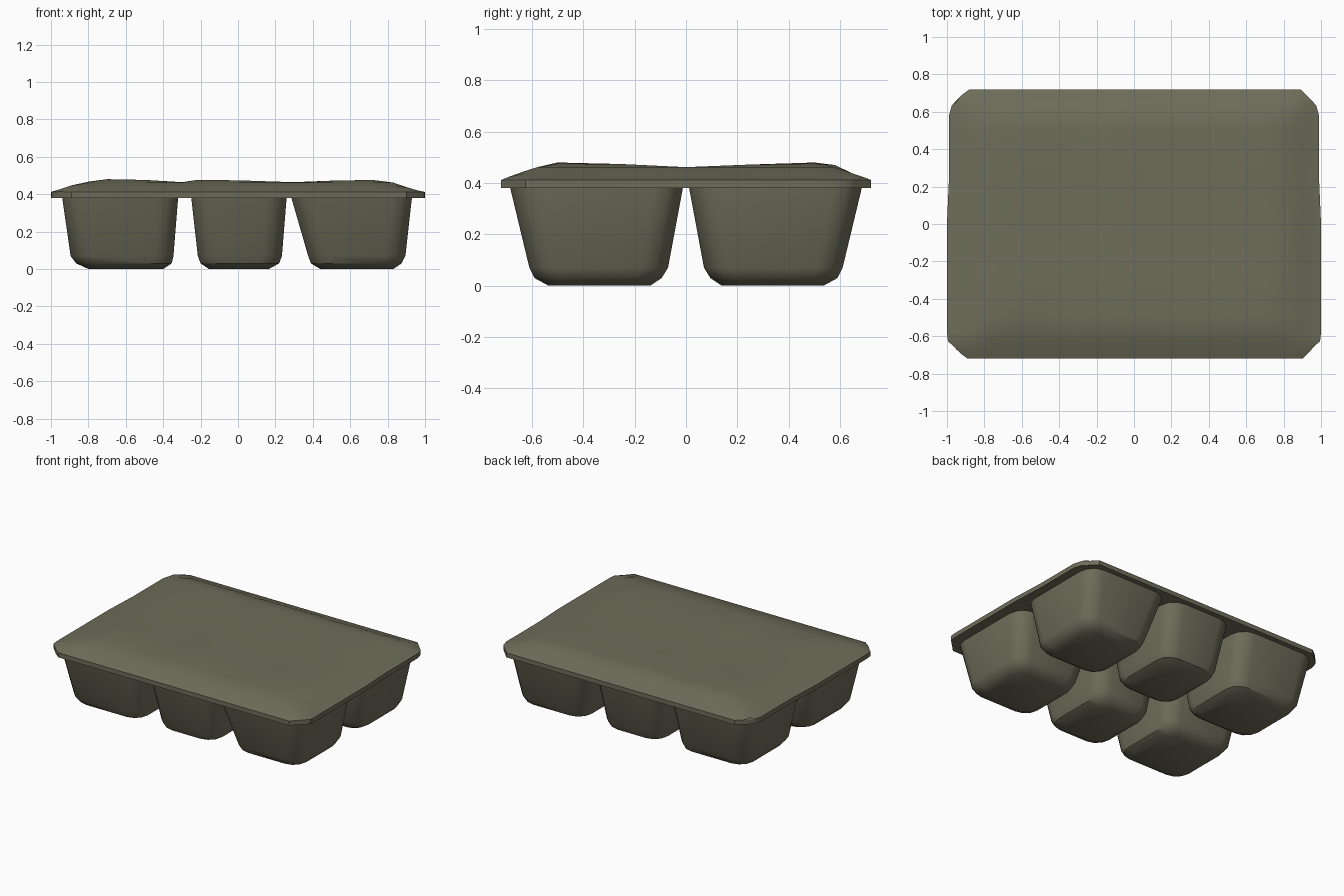
import bpy, bmesh, math

if "Cube" in bpy.data.objects:
    bpy.data.objects.remove(bpy.data.objects["Cube"])

mat = bpy.data.materials.new("olive grey plastic")
mat.diffuse_color = (0.155, 0.153, 0.102, 1)
mat.use_nodes = True
mat.node_tree.nodes["Principled BSDF"].inputs["Base Color"].default_value = mat.diffuse_color


def finish(bm, name, angle):
    bmesh.ops.recalc_face_normals(bm, faces=bm.faces)
    me = bpy.data.meshes.new(name)
    bm.to_mesh(me)
    bm.free()
    ob = bpy.data.objects.new(name, me)
    bpy.context.collection.objects.link(ob)
    me.materials.append(mat)
    bpy.ops.object.select_all(action='DESELECT')
    ob.select_set(True)
    bpy.context.view_layer.objects.active = ob
    bpy.ops.object.shade_smooth_by_angle(angle=math.radians(angle))
    return ob


# Film lid: gently sagging sheet, clipped corners, thin rim below
def profile(a, pts):
    for (p, u), (q, v) in zip(pts, pts[1:]):
        if a <= q:
            return u + (v - u) * (a - p) / (q - p)
    return pts[-1][1]


XP = [(-1, .412), (-.96, .424), (-.85, .46), (-.7, .48), (-.5, .476), (-.3, .464),
      (-.22, .476), (0, .474), (.3, .464), (.5, .472), (.72, .476), (.83, .462),
      (.9, .438), (.96, .42), (1, .412)]
YP = [(-.72, .412), (-.69, .424), (-.6, .457), (-.5, .48), (-.25, .474), (0, .462),
      (.25, .472), (.5, .482), (.58, .47), (.65, .437), (.69, .424), (.72, .412)]
xs = [-1, -.96, -.89, -.8, -.7, -.5, -.3, -.22, 0, .3, .5, .72, .83, .9, .96, 1]
ys = [-.72, -.69, -.63, -.58, -.5, -.25, 0, .25, .5, .58, .65, .69, .72]
bm = bmesh.new()
grid = []
for x in xs:
    row = []
    for y in ys:
        z = min(profile(x, XP), profile(y, YP))
        # pull the corners in to a clipped outline
        over = abs(x) + abs(y) - 1.62
        px, py = x, y
        if over > 0:
            px -= math.copysign(over / 2, x)
            py -= math.copysign(over / 2, y)
            z -= min(over * .3, max(0, z - .412))
        row.append(bm.verts.new((px - .011 * (py > 0) * px, py, z)))
    grid.append(row)
for i in range(len(xs) - 1):
    for j in range(len(ys) - 1):
        bm.faces.new((grid[i][j], grid[i + 1][j], grid[i + 1][j + 1], grid[i][j + 1]))
edges = [e for e in bm.edges if e.is_boundary]
res = bmesh.ops.extrude_edge_only(bm, edges=edges)
for g in res["geom"]:
    if isinstance(g, bmesh.types.BMVert):
        g.co.z = .38
bmesh.ops.contextual_create(bm, geom=[e for e in bm.edges if e.is_boundary])
finish(bm, "tray_lid", 30)


# Food cups: lofted rounded rectangles tapering to the base
def ring(x0, x1, y0, y1, r, z):
    out = []
    for cx, cy, a0 in ((x1 - r, y1 - r, 0), (x0 + r, y1 - r, 90),
                       (x0 + r, y0 + r, 180), (x1 - r, y0 + r, 270)):
        for k in range(4):
            a = math.radians(a0 + k * 30)
            out.append((cx + r * math.cos(a), cy + r * math.sin(a), z))
    return out


# per level: height, front-row y range, corner radius
LEVELS = [(.382, -.685, -.012, .11), (.07, -.61, -.07, .10),
          (.03, -.59, -.095, .10), (.006, -.535, -.14, .08)]
COLS = {"left": [(-.94, -.32), (-.895, -.345), (-.865, -.355), (-.8, -.4)],
        "middle": [(-.25, .26), (-.215, .235), (-.2, .22), (-.155, .165)],
        "right": [(.285, .93), (.375, .895), (.39, .875), (.44, .83)]}

for side, s in (("front", 1), ("back", -1)):
    for col, spans in COLS.items():
        bm = bmesh.new()
        loops = []
        for (z, y0, y1, r), (x0, x1) in zip(LEVELS, spans):
            ya, yb = sorted((s * y0, s * y1))
            loops.append([bm.verts.new(p) for p in ring(x0, x1, ya, yb, r, z)])
        for a, b in zip(loops, loops[1:]):
            n = len(a)
            for k in range(n):
                bm.faces.new((a[k], a[(k + 1) % n], b[(k + 1) % n], b[k]))
        bm.faces.new(loops[-1])
        bm.faces.new(loops[0])
        for v in bm.verts:
            v.co.z = max(v.co.z, 0) if v.co.z > .01 else 0
        finish(bm, f"cup_{side}_{col}", 32)
